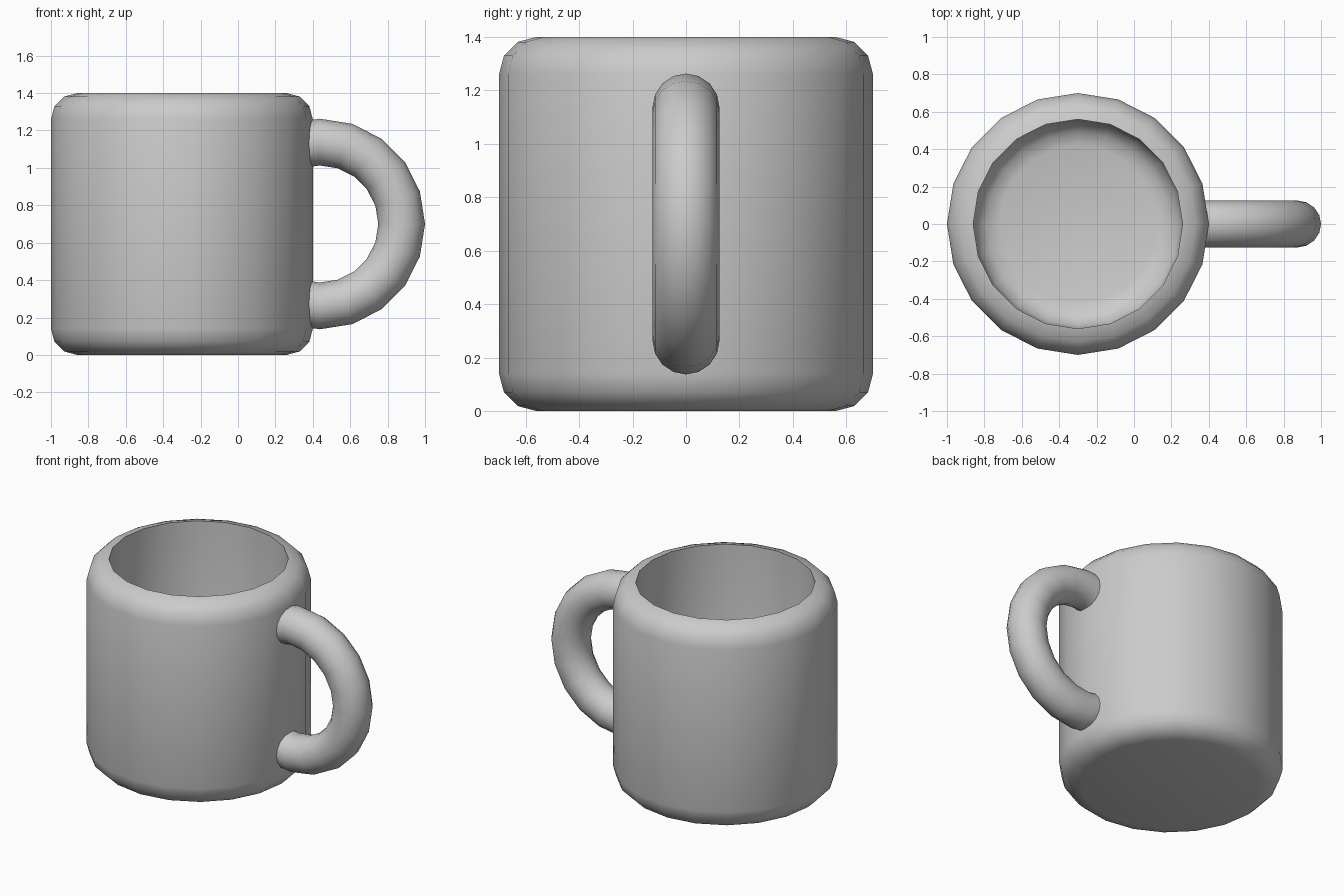
import bpy, bmesh
from math import sin, cos, pi, radians

if "Cube" in bpy.data.objects:
    bpy.data.objects.remove(bpy.data.objects["Cube"])

SIDES = 20
CUP_X = -0.3


def arc(cr, cz, rad, a0, a1, steps=3):
    return [(cr + rad * cos(radians(a0 + (a1 - a0) * i / steps)),
             cz + rad * sin(radians(a0 + (a1 - a0) * i / steps))) for i in range(steps + 1)]


def skin(name, rings, angle):
    """Bridge a list of closed rings and cap both ends."""
    bm = bmesh.new()
    vs = [[bm.verts.new(p) for p in ring] for ring in rings]
    n = len(vs[0])
    for a, b in zip(vs, vs[1:]):
        for i in range(n):
            j = (i + 1) % n
            bm.faces.new((a[i], a[j], b[j], b[i]))
    bm.faces.new(vs[0][::-1])
    bm.faces.new(vs[-1])
    bmesh.ops.recalc_face_normals(bm, faces=bm.faces)
    me = bpy.data.meshes.new(name)
    bm.to_mesh(me)
    bm.free()
    ob = bpy.data.objects.new(name, me)
    bpy.context.collection.objects.link(ob)
    bpy.ops.object.select_all(action='DESELECT')
    ob.select_set(True)
    bpy.context.view_layer.objects.active = ob
    bpy.ops.object.shade_smooth_by_angle(angle=radians(angle))
    return ob


# Cup: rounded outer wall, rim, then inner wall and rounded floor
profile = (arc(0.56, 0.14, 0.14, -90, 0) + arc(0.56, 1.26, 0.14, 0, 90)
           + arc(0.42, 0.28, 0.14, 0, -90))
skin("cup", [[(CUP_X + r * cos(2 * pi * i / SIDES), r * sin(2 * pi * i / SIDES), z)
              for i in range(SIDES)] for r, z in profile], 40)

# Handle: half torus with ends buried in the cup wall
MAJOR, MINOR, HX, HZ, TUBE = 0.438, 0.125, 0.437, 0.7, 16


def tube_ring(deg, shift=0.0):
    a = radians(deg)
    ring = []
    for k in range(TUBE):
        t = 2 * pi * k / TUBE
        d = MAJOR + MINOR * cos(t)
        ring.append((HX + shift + d * cos(a), MINOR * sin(t), HZ + d * sin(a)))
    return ring


def buried_end(s):
    # half step of the next torus segment
    return [tuple((p + q) / 2 for p, q in zip(a, b))
            for a, b in zip(tube_ring(90 * s), tube_ring(108 * s))]


skin("handle", [buried_end(-1)] + [tube_ring(d) for d in range(-90, 91, 18)]
     + [buried_end(1)], 40)
